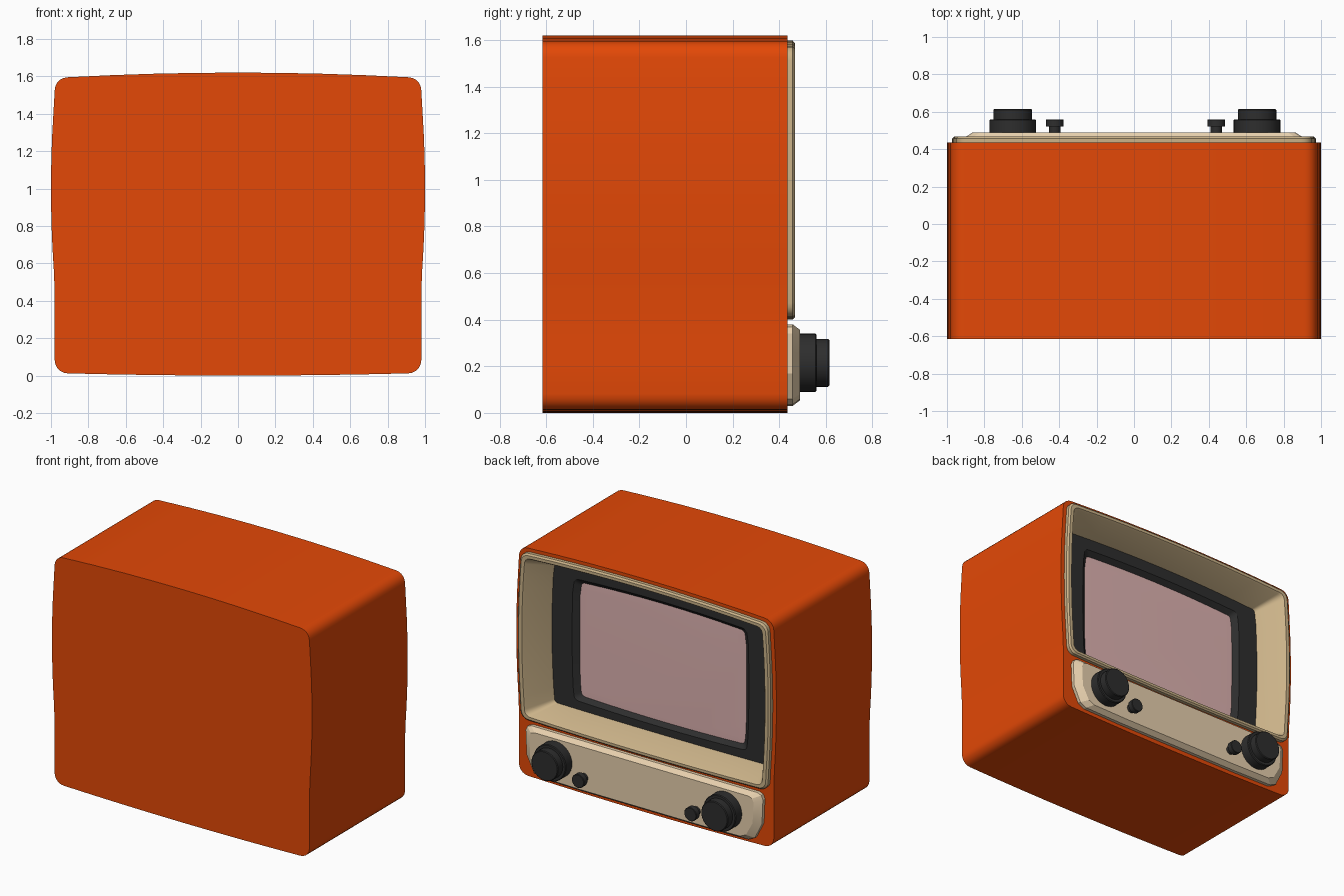
import bpy, bmesh, math

old = bpy.data.objects.get("Cube")
if old:
    bpy.data.objects.remove(old, do_unlink=True)


def material(name, r, g, b, rough=0.6):
    m = bpy.data.materials.new(name)
    m.use_nodes = True
    m.diffuse_color = (r, g, b, 1)
    node = m.node_tree.nodes["Principled BSDF"]
    node.inputs["Base Color"].default_value = (r, g, b, 1)
    node.inputs["Roughness"].default_value = rough
    return m


ORANGE = material("orange shell", 0.77, 0.065, 0.002)
CREAM = material("cream bezel", 0.60, 0.45, 0.25)
BEIGE = material("pale beige panel", 0.80, 0.63, 0.42)
BLACK = material("soft black", 0.027, 0.027, 0.027)
GLASS = material("dusty pink glass", 0.73, 0.45, 0.44)


def outline(w, z0, z1, r, bulge=0.02, sag=0.025, sag_low=0.012, mid=1.0, span=0.5):
    """Bulging rounded rectangle in x and z, always with the same point count."""
    half = []
    cx = w - bulge - r
    low, high = z0 + sag_low + r, z1 - sag - r
    for i in range(4):                       # lower edge, centre outwards
        t = i / 4
        half.append((cx * t, z0 + sag_low * t * t))
    for i in range(6):                       # lower corner
        a = math.radians(-90 + 18 * i)
        half.append((cx + r * math.cos(a), low + r * math.sin(a)))
    for i in range(1, 12):                   # bulging side
        z = low + (high - low) * i / 12
        half.append((w - bulge * min(1, ((z - mid) / span) ** 2), z))
    for i in range(6):                       # upper corner
        a = math.radians(18 * i)
        half.append((cx + r * math.cos(a), high + r * math.sin(a)))
    for i in range(3, -1, -1):               # upper edge, back to the centre
        t = i / 4
        half.append((cx * t, z1 - sag * t * t))
    return half + [(-x, z) for x, z in half[-2:0:-1]]


def loft(name, rings, mat, cap_start=False, cap_end=False, angle=30):
    """Skin a series of (outline, y) rings."""
    bm = bmesh.new()
    loops = [[bm.verts.new((x, y, z)) for x, z in pts] for pts, y in rings]
    for a, b in zip(loops, loops[1:]):
        n = len(a)
        for i in range(n):
            j = (i + 1) % n
            bm.faces.new((a[i], a[j], b[j], b[i]))
    if cap_start:
        bm.faces.new(loops[0])
    if cap_end:
        bm.faces.new(loops[-1][::-1])
    bmesh.ops.recalc_face_normals(bm, faces=bm.faces)
    # The frontmost face of every part must look towards +y
    front = max(bm.faces, key=lambda f: f.calc_center_median().y)
    if front.normal.y < 0:
        bmesh.ops.reverse_faces(bm, faces=bm.faces)
    mesh = bpy.data.meshes.new(name)
    bm.to_mesh(mesh)
    bm.free()
    mesh.materials.append(mat)
    ob = bpy.data.objects.new(name, mesh)
    bpy.context.collection.objects.link(ob)
    bpy.ops.object.select_all(action="DESELECT")
    ob.select_set(True)
    bpy.context.view_layer.objects.active = ob
    bpy.ops.object.shade_smooth_by_angle(angle=math.radians(angle))
    return ob


# Shell, open where the screen recess sits
shell = outline(1.0, 0, 1.62, 0.07)
opening = outline(0.95, 0.42, 1.58, 0.06)
loft("shell", [(shell, -0.615), (shell, 0.435), (opening, 0.435), (opening, 0.26)],
     ORANGE, cap_start=True)

# Bezel: raised lip, then walls sloping in to the screen surround
loft("screen_bezel", [
    (outline(0.972, 0.400, 1.597, 0.06), 0.43),
    (outline(0.972, 0.400, 1.597, 0.06), 0.458),
    (outline(0.960, 0.410, 1.586, 0.055), 0.468),
    (outline(0.935, 0.428, 1.566, 0.045), 0.468),
    (outline(0.925, 0.436, 1.557, 0.04), 0.455),
    (outline(0.835, 0.485, 1.490, 0.025, sag_low=0.005), 0.28),
], CREAM)

# Dark surround stepping down to the glass
glass_edge = outline(0.642, 0.56, 1.38, 0.03, bulge=0.012, sag=0.018)
loft("screen_surround", [
    (outline(0.837, 0.483, 1.492, 0.025, sag_low=0.005), 0.28),
    (outline(0.68, 0.535, 1.41, 0.035, bulge=0.014, sag=0.018), 0.28),
    (glass_edge, 0.25),
], BLACK)
loft("screen_glass", [(glass_edge, 0.25),
                      (outline(0.6, 0.59, 1.35, 0.03, bulge=0.012, sag=0.018), 0.251)],
     GLASS, cap_end=True)

# Control panel with clipped lower corners and a chamfered rim
right = [(0.50, 0.03), (0.80, 0.036), (0.85, 0.06), (0.905, 0.17),
         (0.912, 0.34), (0.90, 0.368), (0.87, 0.38)]
base = right + [(-x, z) for x, z in reversed(right)]
face = [(x * 0.945, 0.205 + (z - 0.205) * 0.86) for x, z in base]
loft("control_panel", [(base, 0.43), (base, 0.458), (face, 0.49)],
     BEIGE, cap_end=True, angle=20)


def disc(x, z, radius, sides=32):
    return [(x + radius * math.cos(2 * math.pi * i / sides),
             z + radius * math.sin(2 * math.pi * i / sides)) for i in range(sides)]


def knob(name, x, z, steps):
    loft(name, [(disc(x, z, r), y) for r, y in steps], BLACK, cap_end=True)


# Paired tuning dials and small knobs
for side, s in (("left", 1), ("right", -1)):
    knob(side + "_dial", 0.005 + 0.653 * s, 0.215,
         [(0.125, 0.485), (0.125, 0.555), (0.12, 0.56), (0.103, 0.56),
          (0.103, 0.61), (0.098, 0.615)])
    knob(side + "_small_knob", 0.008 + 0.432 * s, 0.147,
         [(0.03, 0.485), (0.03, 0.522), (0.047, 0.522), (0.047, 0.557), (0.044, 0.56)])
